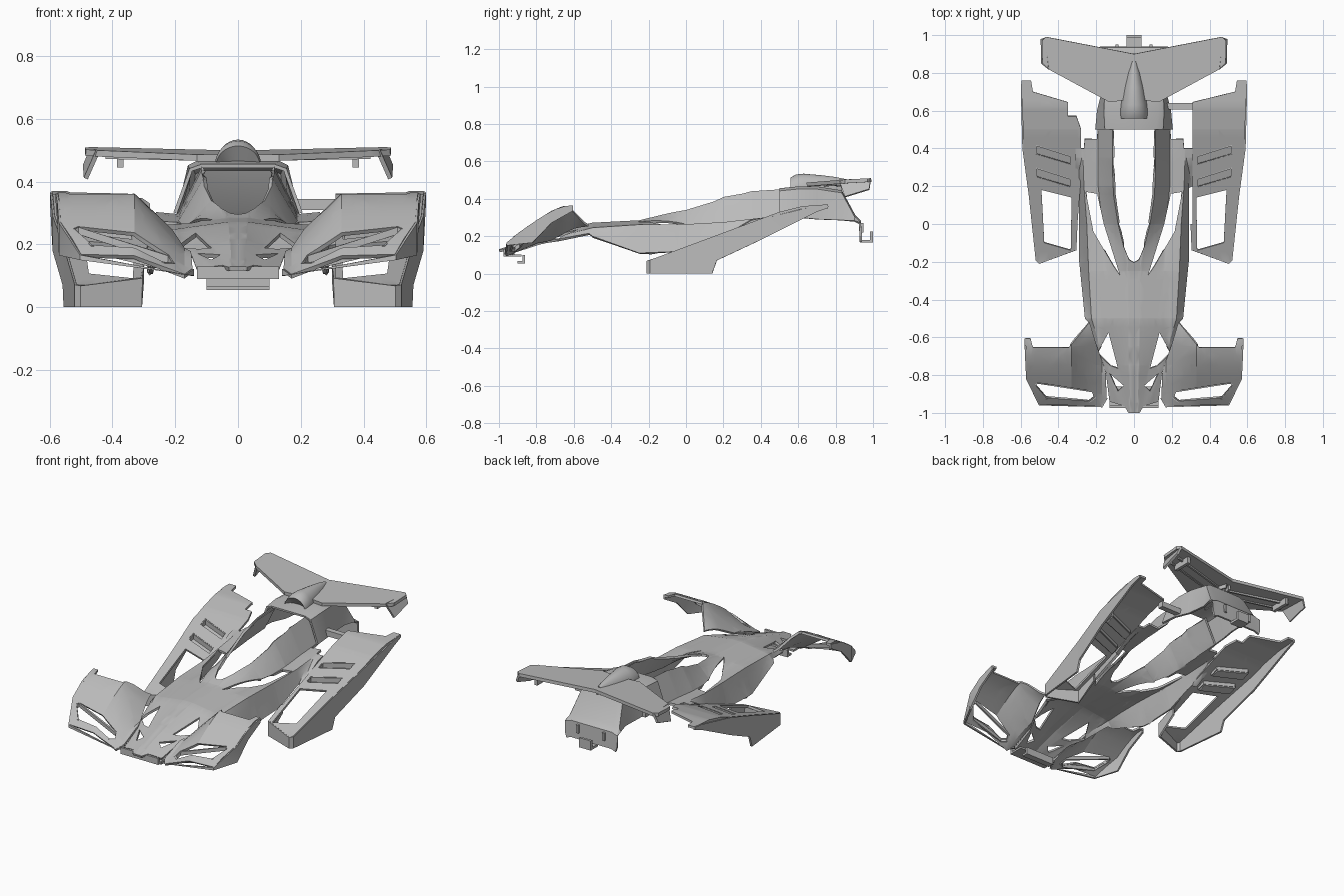
import bpy, bmesh, math

if "Cube" in bpy.data.objects:
    bpy.data.objects.remove(bpy.data.objects["Cube"])

grey = bpy.data.materials.new("plain_grey")
grey.use_nodes = True
grey.diffuse_color = (0.5, 0.5, 0.5, 1)
grey.node_tree.nodes["Principled BSDF"].inputs["Base Color"].default_value = (0.5, 0.5, 0.5, 1)
parts = []


def interp(t, keys):
    if t <= keys[0][0]:
        return keys[0][1]
    for (a, va), (b, vb) in zip(keys, keys[1:]):
        if t <= b:
            return va + (vb - va) * (t - a) / max(b - a, 1e-6)
    return keys[-1][1]


def finish(name, bm, side, thick, offset):
    """Make an object; side 0 mirrors it, side -1 builds it on the right."""
    if side < 0:
        for v in bm.verts:
            v.co.x *= -1
        bmesh.ops.reverse_faces(bm, faces=bm.faces)
    me = bpy.data.meshes.new(name)
    bm.to_mesh(me)
    bm.free()
    ob = bpy.data.objects.new(name, me)
    bpy.context.collection.objects.link(ob)
    me.materials.append(grey)
    if side == 0:
        ob.modifiers.new("mirror", 'MIRROR').merge_threshold = 0.001
    if thick:
        sol = ob.modifiers.new("shell", 'SOLIDIFY')
        sol.thickness, sol.offset = thick, offset
    parts.append(ob)


def sheet(name, loops, height, side=0, thick=0.014, creases=()):
    """Plan outline with holes, cut along creases and a grid, draped over a height rule."""
    bm = bmesh.new()
    for loop in loops:
        vs = [bm.verts.new((x, y, 0)) for x, y in loop]
        for i, v in enumerate(vs):
            bm.edges.new((vs[i - 1], v))
    bmesh.ops.triangle_fill(bm, use_beauty=True, edges=bm.edges[:], normal=(0, 0, 1))
    cuts = [((0, i * .05 + .003), (1, i * .05 + .003)) for i in range(-20, 20)]
    cuts += [((i * .05 + .003, 0), (i * .05 + .003, 1)) for i in range(12)]
    for (ax, ay), (bx, by) in cuts + list(creases):
        bmesh.ops.bisect_plane(bm, geom=bm.verts[:] + bm.edges[:] + bm.faces[:],
                               plane_co=(ax, ay, 0), plane_no=(by - ay, ax - bx, 0))
    bm.normal_update()
    for f in bm.faces:
        if f.normal.z < 0:
            f.normal_flip()
    for v in bm.verts:
        v.co.z = height(v.co.x, v.co.y)
    finish(name, bm, side, thick, -1)


def loft(name, rows, side=0, thick=0.012):
    """Skin through equal rows of points."""
    bm = bmesh.new()
    grid = [[bm.verts.new(p) for p in row] for row in rows]
    for r, s in zip(grid, grid[1:]):
        for i in range(len(r) - 1):
            bm.faces.new((r[i], r[i + 1], s[i + 1], s[i]))
    bmesh.ops.recalc_face_normals(bm, faces=bm.faces[:])
    finish(name, bm, side, thick, 0)


def skirt(name, path, height, side):
    """Wall hanging from a draped edge down to the given heights."""
    loft(name, [[(x, y, height(x, y) - 0.002), (x, y, z)] for x, y, z in path], side)


def rim(name, loop, height, depth, side):
    """Short wall hanging all round a hole."""
    skirt(name, [(x, y, height(x, y) - depth) for x, y in loop + loop[:1]], height, side)


def box(name, x, y, z):
    """Box from three (low, high) ranges."""
    bm = bmesh.new()
    bmesh.ops.create_cube(bm, size=1)
    for v in bm.verts:
        v.co = [lo + (c + 0.5) * (hi - lo) for c, (lo, hi) in zip(v.co, (x, y, z))]
    finish(name, bm, 1, 0, 0)


# Main body: rows of y, then ridge, base, shoulder and edge as x, z
BODY = [(-1.0, .02, .13, .04, .125, .06, .12, .1, .105),
        (-.75, .025, .215, .08, .195, .15, .18, .2, .165),
        (-.5, .03, .272, .14, .257, .225, .245, .26, .2),
        (-.25, .03, .285, .16, .267, .24, .262, .285, .11),
        (0, .08, .345, .168, .255, .25, .264, .29, .12),
        (.2, .11, .41, .19, .275, .265, .275, .29, .2),
        (.35, .115, .44, .19, .29, .27, .292, .29, .285),
        (.5, .115, .45, .19, .3, .27, .31, .29, .32)]


def body_z(x, y):
    v = [interp(y, [(r[0], r[i]) for r in BODY]) for i in range(1, 9)]
    return interp(abs(x), list(zip(v[::2], v[1::2])))


body_creases = [((r[c], r[0]), (s[c], s[0])) for r, s in zip(BODY, BODY[1:]) for c in (1, 3, 5)]
body_creases += [((0, r[0]), (1, r[0])) for r in BODY[1:-1]]
sheet("main_body", [
    [(0, -1), (.03, -1), (.05, -.965), (.13, -.94), (.15, -.78), (.21, -.63), (.24, -.52),
     (.26, -.5), (.29, -.2), (.29, .19), (.31, .2), (.31, .4), (.265, .4), (.26, .45),
     (.195, .45), (.19, .52), (.115, .52), (.115, .3), (.108, .15), (.085, 0), (.055, -.12),
     (.025, -.19), (0, -.205)],
    [(.255, .17), (.195, .16), (.16, 0), (.075, -.27), (.11, -.22), (.215, -.04)],
    [(.135, -.575), (.195, -.685), (.125, -.75), (.085, -.765)],
    [(.13, -.79), (.055, -.855), (.085, -.885)]], body_z, creases=body_creases)


# Front fenders
def fender_z(x, y):
    inner = interp(y, [(-.965, .105), (-.8, .175), (-.6, .21), (-.5, .24)])
    outer = interp(y, [(-.965, .16), (-.9, .215), (-.8, .285), (-.72, .335), (-.66, .36),
                       (-.6, .365), (-.5, .29)])
    t = min(max((abs(x) - .17) / .16, 0), 1)
    return inner + (outer - inner) * t


# Side pods
def pod_z(x, y):
    return interp(y, [(-.2, .07), (.5, .33), (.62, .36), (.76, .37)])


vent = [(.205, -.915), (.22, -.885), (.51, -.84), (.525, -.85), (.465, -.92), (.235, -.938)]
window = [(.49, .18), (.33, .14), (.335, -.14), (.475, -.1)]
slots = [[(.52, y + .06), (.335, y), (.335, y - .045), (.52, y + .01)] for y in (.36, .24)]
inner_edge = {1: [(.31, .645)],
              -1: [(.35, .645), (.35, .57), (.305, .57), (.28, .5), (.28, .25)]}
for side, tag in ((1, "left_"), (-1, "right_")):
    sheet(tag + "front_fender", [
        [(.575, -.605), (.548, -.605), (.535, -.655), (.345, -.655), (.235, -.52), (.205, -.62),
         (.15, -.78), (.145, -.92), (.17, -.965), (.5, -.955), (.565, -.82)], vent],
        fender_z, side, creases=[((x, 0), (x, 1)) for x in (.17, .33)])
    rim(tag + "fender_vent_rim", vent, fender_z, .025, side)
    skirt(tag + "fender_skirt",
          [(.145, -.92, .1), (.17, -.965, .105), (.5, -.955, .15), (.565, -.82, .165),
           (.57, -.72, .27), (.575, -.605, .335)], fender_z, side)
    sheet(tag + "side_pod", [
        [(.59, .76), (.545, .76), (.535, .7)] + inner_edge[side] +
        [(.31, -.135), (.5, -.205), (.515, -.19), (.55, .14), (.585, .4), (.593, .7)],
        window] + slots, pod_z, side, creases=[((0, y), (1, y)) for y in (.5, .62)])
    skirt(tag + "pod_wall",
          [(.305, 0, .09), (.31, -.135, 0), (.5, -.205, 0), (.515, -.19, 0), (.55, .14, 0),
           (.553, .165, .07), (.585, .4, .18), (.593, .7, .33), (.59, .76, .35)], pod_z, side)
    for n, slot in enumerate(slots):
        sheet(tag + "louver_floor_%d" % n, [slot], lambda x, y: pod_z(x, y) - .03, side)
        rim(tag + "louver_wall_%d" % n, slot, pod_z, .035, side)
    # Wing end plates and hangers
    loft(tag + "wing_end", [[(.445, .818, .5), (.485, .85, .41)],
                            [(.465, .988, .505), (.488, .98, .45)]], side, .014)
    box(tag + "wing_hanger", sorted((side * .365, side * .385)), (.83, .95), (.445, .49))

# Rear deck with sloping tail and tail plate
DECK = [(.5, .45, .115, .15, .3, .2), (.6, .46, .13, .155, .3, .19), (.7, .46, .12, .15, .29, .165),
        (.83, .44, .11, .14, .285, .155), (.9, .31, .13, .165, .28, .175),
        (.93, .28, .14, .175, .27, .18), (.935, .18, .14, .17, .2, .18)]
loft("rear_deck", [[(0, y, z), (a, y, z), (b, y, z - .012), (c, y, low)]
                   for y, z, a, b, low, c in DECK])

# Air scoop behind the cockpit, with a recessed front
loft("air_scoop", [[(r * math.sin(a), y, .45 + h * math.cos(a))
                    for a in [i * math.pi / 16 for i in range(9)]]
                   for y, r, h in ((.6, .05, .012), (.565, .068, .062), (.59, .068, .074),
                                   (.63, .064, .078), (.72, .05, .07), (.8, .033, .06),
                                   (.86, .012, .048))])

# Rear wing and the ribs under it
sheet("rear_wing", [[(0, .68), (.05, .655), (.13, .645), (.445, .815), (.485, .85), (.488, .97),
                     (.465, .99), (0, .9)]],
      lambda x, y: .485 + .02 * (y - .65) / .35 + .012 * abs(x), thick=.02)
for n, y in enumerate((.73, .8)):
    loft("wing_rib_%d" % n, [[(0, y, .485), (0, y, .465)],
                             [(.42, y + .11, .492), (.42, y + .11, .472)]])

# Nose bumper and lower stay
box("bumper_floor", (-.13, .13), (-.97, -.88), (.09, .102))
box("bumper_front", (-.13, .13), (-.975, -.962), (.09, .13))
box("bumper_stay", (-.1, .1), (-.875, -.86), (.055, .1))
box("bumper_lip", (-.1, .1), (-.9, -.86), (.055, .067))

# Tail hook and the stay to the left pod
box("tail_hook", (-.04, .04), (.93, 1), (.165, .18))
box("tail_hook_end", (-.04, .04), (.985, 1), (.165, .225))
for x in (-.09, .09):
    box("tail_peg", (x - .008, x + .008), (.93, .95), (.22, .27))
box("pod_stay", (.165, .32), (.605, .64), (.31, .345))

# Bake modifiers and shade
bpy.ops.object.select_all(action='DESELECT')
for ob in parts:
    ob.select_set(True)
bpy.context.view_layer.objects.active = parts[0]
bpy.ops.object.convert(target='MESH')
bpy.ops.object.shade_smooth_by_angle(angle=math.radians(25))
